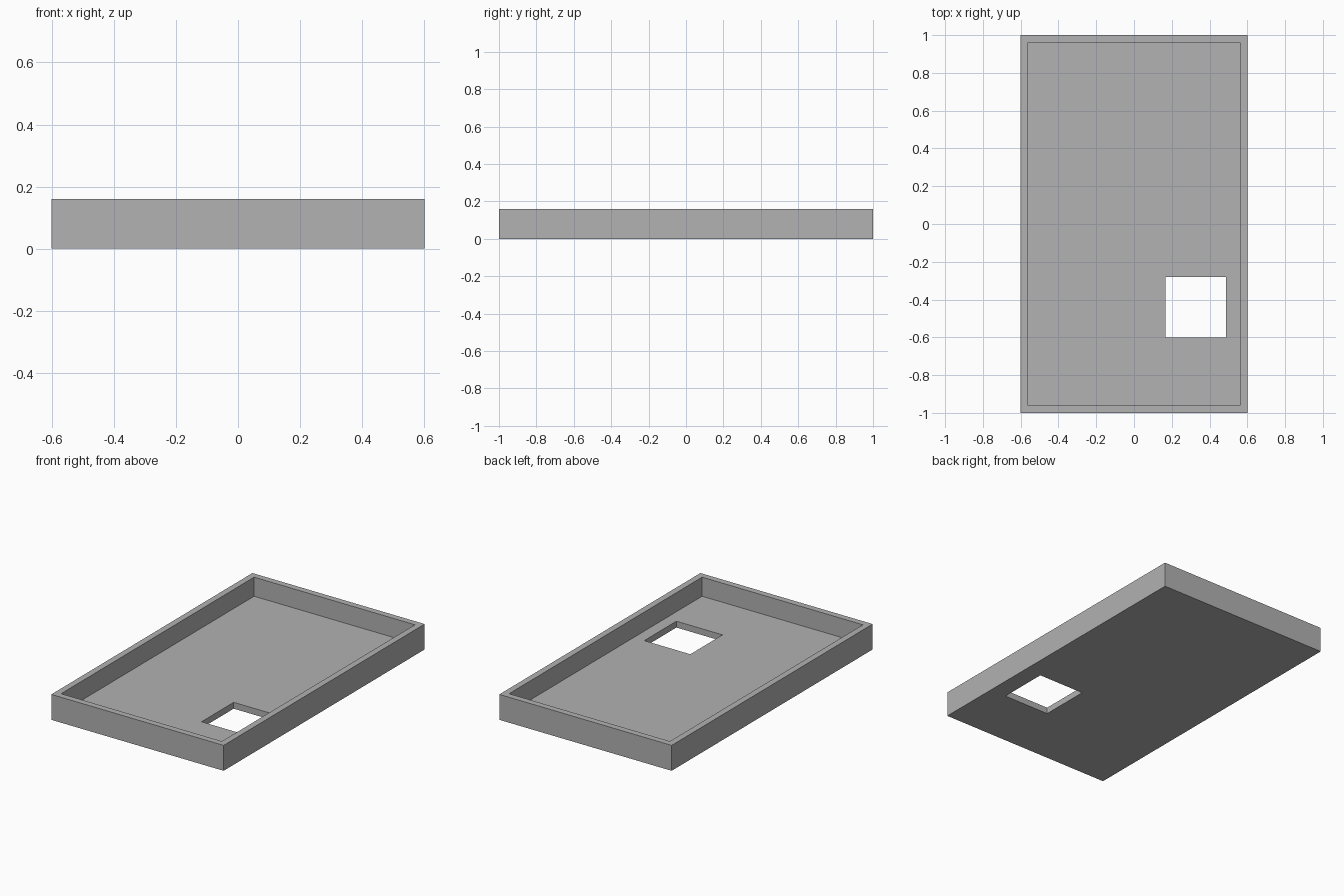
import bpy
import bmesh

cube = bpy.data.objects.get("Cube")
if cube:
    bpy.data.objects.remove(cube, do_unlink=True)

HEIGHT, WALL, FLOOR = 0.16, 0.04, 0.04
HALF_X, HALF_Y = 0.6, 1.0

# Plain grey for the whole tray
grey = bpy.data.materials.new("plain_grey")
grey.use_nodes = True
colour = (0.445, 0.445, 0.445, 1)
grey.diffuse_color = colour
grey.node_tree.nodes["Principled BSDF"].inputs["Base Color"].default_value = colour

bm = bmesh.new()


def ring(x0, x1, y0, y1, z):
    """Four corners of a level rectangle, anticlockwise from above."""
    return [bm.verts.new((x, y, z)) for x, y in ((x0, y0), (x1, y0), (x1, y1), (x0, y1))]


outer = (-HALF_X, HALF_X, -HALF_Y, HALF_Y)
inner = (WALL - HALF_X, HALF_X - WALL, WALL - HALF_Y, HALF_Y - WALL)
hole = (0.166, 0.487, -0.6, -0.28)

# Closed chain: outer wall, rim, inner wall, floor, hole sides, underside
rings = [
    ring(*outer, 0), ring(*outer, HEIGHT),
    ring(*inner, HEIGHT), ring(*inner, FLOOR),
    ring(*hole, FLOOR), ring(*hole, 0),
]
for a, b in zip(rings, rings[1:] + rings[:1]):
    for i in range(4):
        j = (i + 1) % 4
        bm.faces.new((a[i], a[j], b[j], b[i]))
bmesh.ops.recalc_face_normals(bm, faces=bm.faces)

mesh = bpy.data.meshes.new("tray")
bm.to_mesh(mesh)
bm.free()
mesh.materials.append(grey)
tray = bpy.data.objects.new("tray", mesh)
bpy.context.collection.objects.link(tray)
